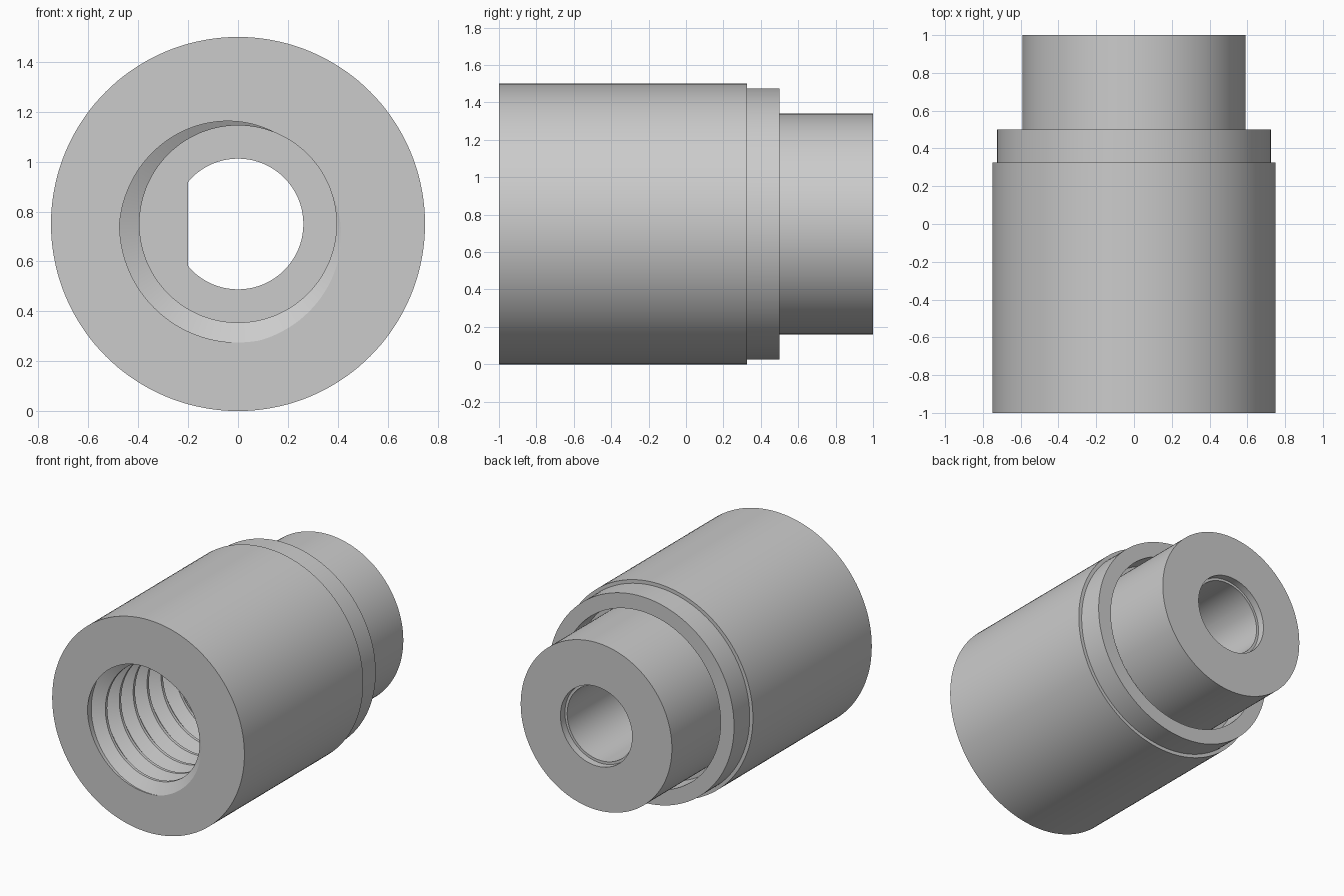
import bpy, bmesh, math

if "Cube" in bpy.data.objects:
    bpy.data.objects.remove(bpy.data.objects["Cube"])

N = 144                      # segments round the axis
AXIS_Z = 0.75
PITCH = 0.155
MINOR, MAJOR = 0.395, 0.475  # thread crest and root radii
FRONT, FLOOR = -1.0, 0.30    # threaded bore limits
# thread profile over one pitch: (fraction, radius)
THREAD = [(0.055, MINOR), (0.19, MINOR), (0.50, MAJOR), (0.78, MAJOR), (1.055, MINOR)]


def thread_radius(u):
    u = (u - 0.055) % 1.0 + 0.055
    for (a, ra), (b, rb) in zip(THREAD, THREAD[1:]):
        if u <= b:
            return ra + (rb - ra) * (u - a) / (b - a)
    return MINOR


def thread_column(theta):
    """Bore profile at one angle, from the front face to the bore floor."""
    turn = theta / (2 * math.pi)
    points = []
    for k in range(-1, math.ceil((FLOOR - FRONT) / PITCH) + 3):
        for frac, radius in THREAD[:-1]:
            y = FRONT + PITCH * (k + frac - turn)
            if y < FRONT or y > FLOOR:
                y = min(max(y, FRONT), FLOOR)
                radius = thread_radius((y - FRONT) / PITCH + turn)
            points.append((y, radius))
    return points


def column(theta):
    """Whole closed section at one angle as (y, radius)."""
    c = math.cos(theta)
    d = min(0.262, 0.2 / -c) if c < -0.1 else 0.262   # flat side of the drive hole
    outside = [(FRONT, 0.75), (0.325, 0.75), (0.325, 0.725), (0.5, 0.725),
               (0.5, 0.62), (0.33, 0.62), (0.33, 0.59), (1.0, 0.59)]
    rear_hole = [(1.0, 0.28), (0.95, 0.28), (0.95, 0.262), (0.5, 0.262)]
    flat_hole = [(0.5, d), (FLOOR, d)]
    return outside + rear_hole + flat_hole + thread_column(theta)[::-1]


# Sweep the section round the axis
bm = bmesh.new()
cols = []
for j in range(N + 1):
    t = 2 * math.pi * j / N
    cols.append([bm.verts.new((r * math.cos(t), y, AXIS_Z + r * math.sin(t)))
                 for y, r in column(t)])
for a, b in zip(cols, cols[1:]):
    for i in range(len(a)):
        n = (i + 1) % len(a)
        bm.faces.new((a[i], a[n], b[n], b[i]))
bmesh.ops.remove_doubles(bm, verts=bm.verts, dist=1e-5)
bmesh.ops.recalc_face_normals(bm, faces=bm.faces)

mesh = bpy.data.meshes.new("threaded_bushing")
bm.to_mesh(mesh)
bm.free()
bushing = bpy.data.objects.new("threaded_bushing", mesh)
bpy.context.collection.objects.link(bushing)

grey = bpy.data.materials.new("plain_grey")
grey.diffuse_color = (0.6, 0.6, 0.6, 1)
grey.use_nodes = True
grey.node_tree.nodes["Principled BSDF"].inputs["Base Color"].default_value = grey.diffuse_color
mesh.materials.append(grey)

bpy.context.view_layer.objects.active = bushing
bushing.select_set(True)
bpy.ops.object.shade_smooth_by_angle(angle=math.radians(25))
